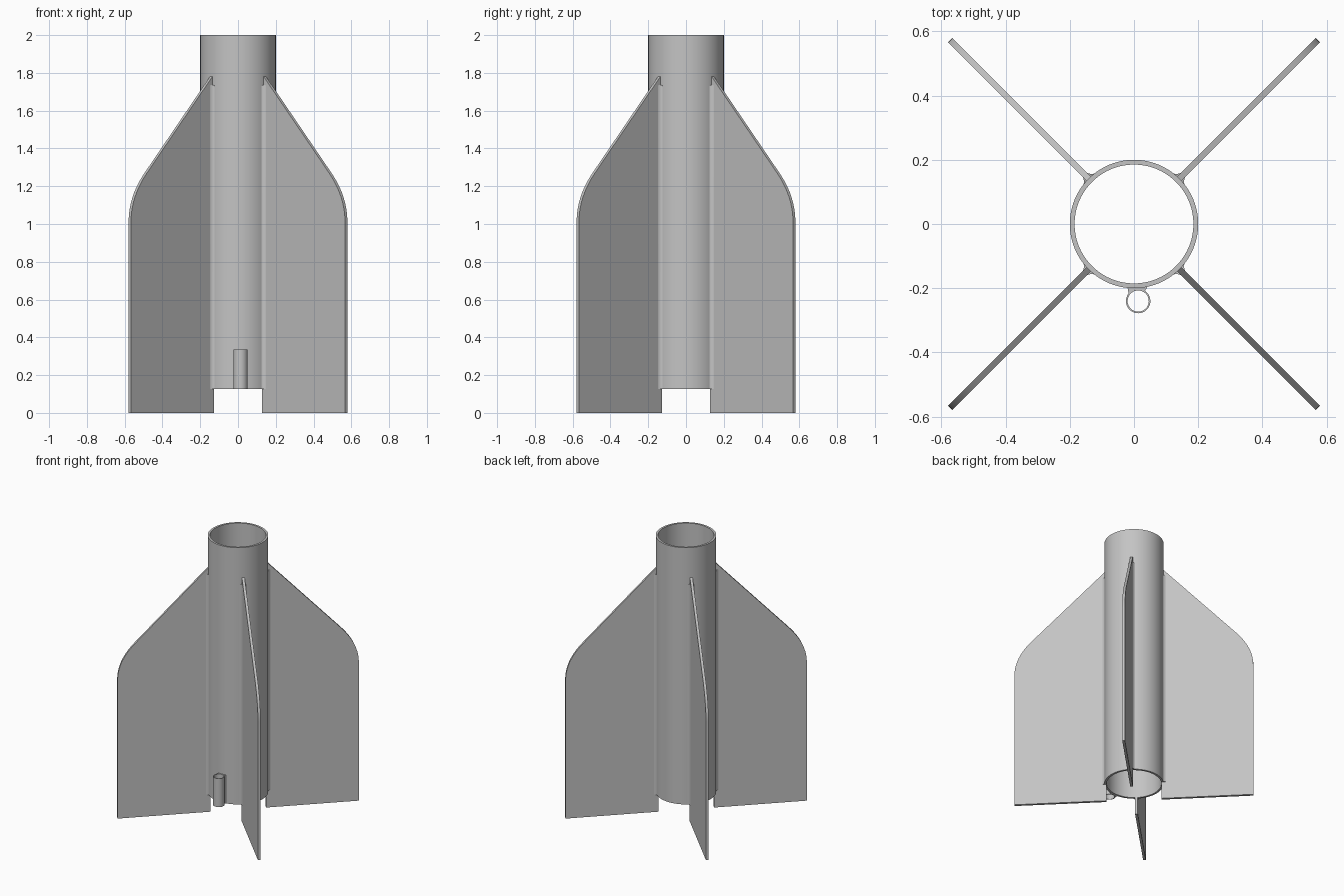
import bpy, bmesh, math
from mathutils import Matrix, Vector

if "Cube" in bpy.data.objects:
    bpy.data.objects.remove(bpy.data.objects["Cube"])

grey = bpy.data.materials.new("plain grey")
grey.diffuse_color = (0.55, 0.55, 0.55, 1)
grey.use_nodes = True
grey.node_tree.nodes["Principled BSDF"].inputs["Base Color"].default_value = grey.diffuse_color


def finish(name, bm, smooth=True):
    bmesh.ops.recalc_face_normals(bm, faces=bm.faces)
    mesh = bpy.data.meshes.new(name)
    bm.to_mesh(mesh)
    bm.free()
    mesh.materials.append(grey)
    obj = bpy.data.objects.new(name, mesh)
    bpy.context.collection.objects.link(obj)
    if smooth:
        bpy.ops.object.select_all(action='DESELECT')
        bpy.context.view_layer.objects.active = obj
        obj.select_set(True)
        bpy.ops.object.shade_smooth_by_angle(angle=math.radians(30))
    return obj


def tube(name, outer, inner, z0, z1, x=0, y=0, sides=96):
    """Hollow open-ended cylinder, made by spinning a wall section."""
    bm = bmesh.new()
    section = [(outer, z0), (outer, z1), (inner, z1), (inner, z0)]
    rings = [[bm.verts.new((x + r * math.cos(2 * math.pi * i / sides),
                            y + r * math.sin(2 * math.pi * i / sides), z))
              for i in range(sides)] for r, z in section]
    for k in range(4):
        a, b = rings[k], rings[(k + 1) % 4]
        for i in range(sides):
            j = (i + 1) % sides
            bm.faces.new((a[i], a[j], b[j], b[i]))
    return finish(name, bm)


def prism(name, points, offset, turn=0, smooth=True):
    """Outline extruded along an offset, then turned about z."""
    bm = bmesh.new()
    face = bm.faces.new([bm.verts.new(p) for p in points])
    new = bmesh.ops.extrude_face_region(bm, geom=[face])['geom']
    bmesh.ops.translate(bm, vec=Vector(offset),
                        verts=[v for v in new if isinstance(v, bmesh.types.BMVert)])
    bmesh.ops.rotate(bm, verts=bm.verts, matrix=Matrix.Rotation(turn, 3, 'Z'))
    return finish(name, bm, smooth)


# Body tube
BASE = 0.127
tube("body_tube", 0.2, 0.185, BASE, 2.0)

# Fin outline: straight root, sloped leading edge, rounded shoulder
T = 0.018
p0, p1, p2 = (0.691, 1.27), (0.81, 1.147), (0.81, 1.01)
shoulder = []
for i in range(11):
    t = i / 10
    shoulder.append(tuple((1 - t) ** 2 * a + 2 * t * (1 - t) * b + t * t * c
                          for a, b, c in zip(p0, p1, p2)))
outline = [(0.187, 0), (0.187, 1.795)] + shoulder + [(0.81, 0)]

# Concave fillet section between fin and tube (radius, sideways)
arc = []
for i in range(7):
    a = math.pi / 2 * i / 6
    arc.append((0.226 - 0.03 * math.sin(a), 0.008 + 0.026 * (1 - math.cos(a))))
section = [(0.188, -0.034)] + [(r, -s) for r, s in reversed(arc)] + arc + [(0.188, 0.034)]

for k in range(4):
    turn = math.pi / 4 + k * math.pi / 2
    prism(f"fin_{k + 1}", [(r, -T / 2, z) for r, z in outline], (0, T, 0), turn)
    fillet = prism(f"fin_fillet_{k + 1}", [(r, s, BASE) for r, s in section],
                   (0, 0, 1.63), turn)
    # top of the fillet follows the leading edge and drops off to the sides
    for v in fillet.data.vertices:
        if v.co.z > 1:
            r = math.hypot(v.co.x, v.co.y)
            side = abs(-v.co.x * math.sin(turn) + v.co.y * math.cos(turn))
            v.co.z = 1.775 - (r - 0.19) - 1.5 * side

# Launch lug and its small mounting web
LUG_TOP = 0.335
tube("launch_lug", 0.038, 0.033, BASE, LUG_TOP, 0.013, -0.24, 48)
web = [(-0.022, -0.194), (-0.019, -0.202), (-0.017, -0.216), (-0.008, -0.212),
       (0.003, -0.206), (0.013, -0.2045), (0.023, -0.206), (0.032, -0.210),
       (0.038, -0.203), (0.042, -0.194)]
prism("lug_mount", [(x, y, BASE) for x, y in web], (0, 0, LUG_TOP - BASE))
